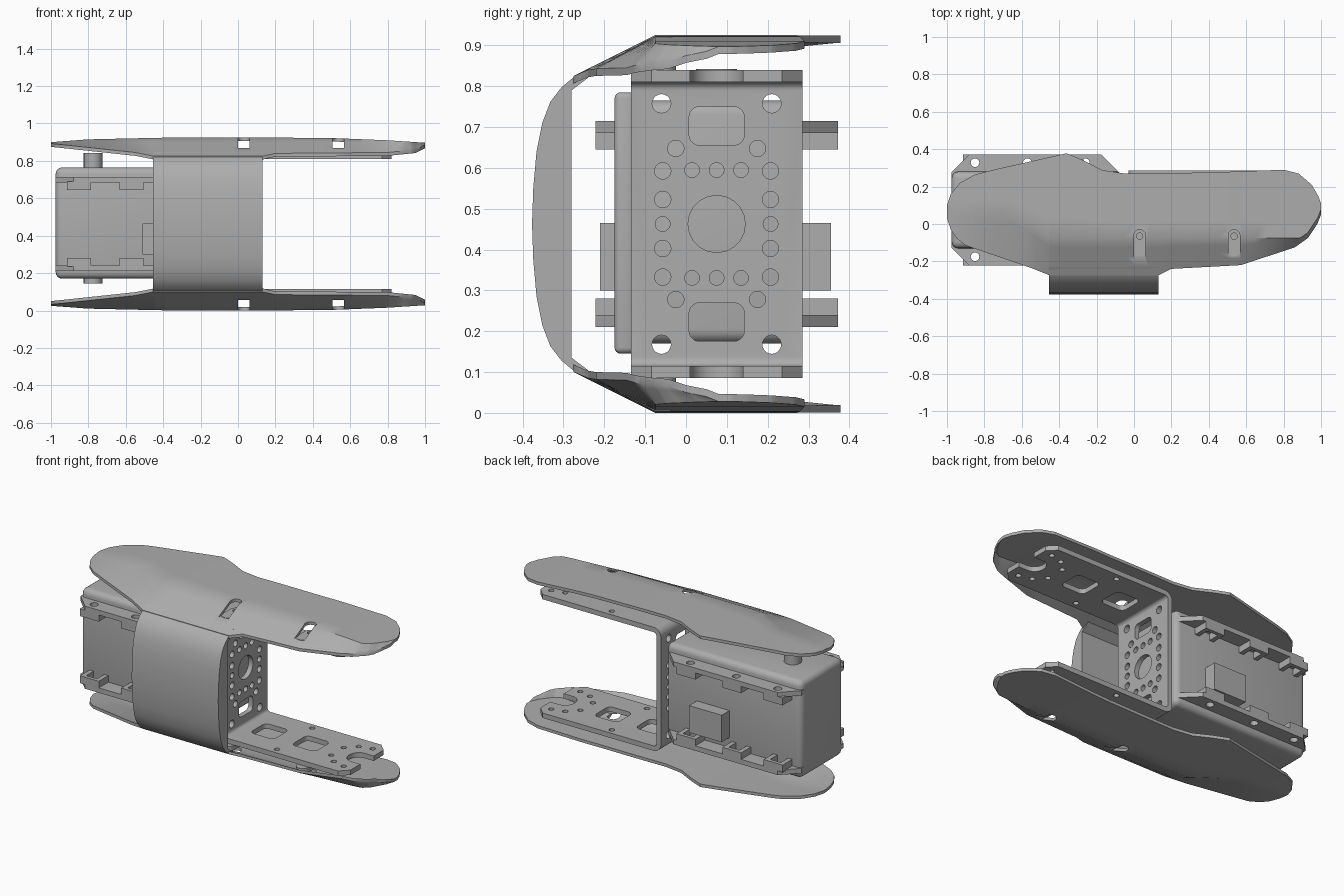
import bpy, bmesh, math
from mathutils import Matrix, Vector

if "Cube" in bpy.data.objects:
    bpy.data.objects.remove(bpy.data.objects["Cube"])

H = 0.925          # total height, parts mirror about H / 2
MID_Y = 0.075      # centre line of bracket and motor

grey = bpy.data.materials.new("plain_grey")
grey.use_nodes = True
GREY = (0.42, 0.42, 0.42, 1)
grey.diffuse_color = GREY
grey.node_tree.nodes["Principled BSDF"].inputs["Base Color"].default_value = GREY


def make(name, bm):
    bmesh.ops.recalc_face_normals(bm, faces=bm.faces)
    me = bpy.data.meshes.new(name)
    bm.to_mesh(me)
    bm.free()
    ob = bpy.data.objects.new(name, me)
    bpy.context.collection.objects.link(ob)
    me.materials.append(grey)
    return ob


def prism(name, pts, lo, hi, axis="z"):
    """Extrude a flat outline along an axis (x outlines are y,z pairs)."""
    place = {"x": lambda a, b, h: (h, a, b), "y": lambda a, b, h: (a, h, b),
             "z": lambda a, b, h: (a, b, h)}[axis]
    bm = bmesh.new()
    f = bm.faces.new([bm.verts.new(place(a, b, lo)) for a, b in pts])
    top = bmesh.ops.extrude_face_region(bm, geom=[f])["geom"]
    move = Vector(place(0, 0, hi - lo))
    bmesh.ops.translate(bm, vec=move, verts=[v for v in top if isinstance(v, bmesh.types.BMVert)])
    return make(name, bm)


def box(name, lo, hi, bevel=0.0):
    bm = bmesh.new()
    bmesh.ops.create_cube(bm, size=1)
    for v in bm.verts:
        v.co = [l + (c + 0.5) * (h - l) for c, l, h in zip(v.co, lo, hi)]
    if bevel:
        bmesh.ops.bevel(bm, geom=bm.edges[:], offset=bevel, segments=4, profile=0.5, affect="EDGES")
    return make(name, bm)


def rounded(cx, cy, w, h, r, n=5):
    """Rounded rectangle outline; a circle when r is half of both sides."""
    out = []
    for k, (sx, sy) in enumerate(((1, 1), (-1, 1), (-1, -1), (1, -1))):
        for i in range(n + 1):
            a = (k + i / n) * math.pi / 2
            p = (cx + sx * (w / 2 - r) + r * math.cos(a), cy + sy * (h / 2 - r) + r * math.sin(a))
            if not out or math.dist(p, out[-1]) > 1e-5:
                out.append(p)
    return out if math.dist(out[0], out[-1]) > 1e-5 else out[:-1]


def circle(cx, cy, r):
    return rounded(cx, cy, 2 * r, 2 * r, r)


def cut(ob, outlines, lo, hi, axis="z"):
    """Subtract a set of prisms from an object."""
    cutters = [prism("cutter", o, lo, hi, axis) for o in outlines]
    bm = bmesh.new()
    for c in cutters:
        bm.from_mesh(c.data)
        bpy.data.objects.remove(c)
    tool = make("cutter", bm)
    mod = ob.modifiers.new("cut", "BOOLEAN")
    mod.operation, mod.solver, mod.object = "DIFFERENCE", "EXACT", tool
    dg = bpy.context.evaluated_depsgraph_get()
    ob.data = bpy.data.meshes.new_from_object(ob.evaluated_get(dg))
    ob.modifiers.clear()
    bpy.data.objects.remove(tool)


def mirrored(ob, name):
    """Copy of an upper part reflected to the lower half."""
    bm = bmesh.new()
    bm.from_mesh(ob.data)
    bm.transform(Matrix.Translation((0, 0, H)) @ Matrix.Diagonal((1, 1, -1, 1)))
    return make(name, bm)


def interp(pts, x):
    for (x0, y0), (x1, y1) in zip(pts, pts[1:]):
        if x <= x1:
            return y0 + (y1 - y0) * (x - x0) / (x1 - x0)
    return pts[-1][1]


# Cover shells: front edge, back edge, top height, rim height and fold line along x
FRONT = [(-1, .03), (-.98, -.03), (-.95, -.075), (-.9, -.115), (-.55, -.235), (-.45, -.275),
         (.13, -.275), (.2, -.24), (.57, -.22), (.86, -.125), (.93, -.075), (.98, 0), (1, .05)]
BACK = [(-1, .1), (-.98, .16), (-.93, .22), (-.85, .265), (-.75, .29), (-.36, .378), (-.27, .34),
        (-.17, .288), (-.05, .27), (.4, .275), (.8, .29), (.88, .27), (.95, .21), (.985, .15), (1, .11)]
TOP = [(-1, .9), (-.8, .915), (-.4, .924), (.13, .925), (.5, .922), (.8, .91), (1, .897)]
RIM = [(-1, .893), (-.55, .845), (-.45, .825), (.13, .825), (.2, .84), (.8, .845), (.95, .86), (1, .885)]
FOLD = [(-1, .1), (-.65, .07), (-.5, -.03), (-.44, -.075), (1, -.075)]

xs = sorted({round(-math.cos(math.pi * i / 40), 3) for i in range(41)} | {p[0] for p in FRONT + BACK})
bm = bmesh.new()
rows = []
for x in xs:
    yf, yb, zt, ze = (interp(c, x) for c in (FRONT, BACK, TOP, RIM))
    yc = min(max(interp(FOLD, x), yf + .03), yb - .02)
    row = [(yf + (yc - yf) * i / 4, ze + (zt - ze) * i / 4) for i in range(4)]
    row += [(yc + (yb - yc) * i / 4, zt) for i in range(5)]
    rows.append([bm.verts.new((x, y, z)) for y, z in row])
for a, b in zip(rows, rows[1:]):
    for i in range(len(a) - 1):
        bm.faces.new((a[i], b[i], b[i + 1], a[i + 1]))
under = bmesh.ops.extrude_face_region(bm, geom=bm.faces[:])["geom"]
for v in under:
    if isinstance(v, bmesh.types.BMVert):
        v.co.z -= .018
upper_cover = make("upper_cover", bm)

# Screw recesses in the covers, with pads and screw holes below them
SCREWS = (.03, .535)
cut(upper_cover, [rounded(x, -.13, .062, .2, .03) for x in SCREWS], .868, 1)
mirrored(upper_cover, "lower_cover")
for x in SCREWS:
    pad = prism("upper_screw_pad", rounded(x, -.1, .075, .15, .037), .84, .87)
    cut(pad, [circle(x, -.065, .017)], .8, 1)
    mirrored(pad, "lower_screw_pad")

# Front wall joining the two shells
half = [(-.23, .848), (-.275, .822), (-.305, .797), (-.332, .762), (-.352, .71), (-.366, .64), (-.374, .55)]
inner = [(-.28, .79), (-.23, .828)]
flip = lambda pts: [(y, H - z) for y, z in reversed(pts)]
prism("front_wall", half + [(-.377, H / 2)] + flip(half) + flip(inner) + inner, -.455, .13, "x")

# U bracket: side profile swept across y, with bends at the corners
X0, T, TIP = -.03, .03, .82


def bend(cx, cz, r, up):
    return [(cx - r * math.cos(a), cz + up * r * math.sin(a)) for a in (i * math.pi / 12 for i in range(7))]


outer = bend(X0 + .05, .79, .05, 1)
inside = bend(X0 + .05, .79, .02, 1)
profile = (outer + [(TIP, .84), (TIP, .81)] + inside[::-1] +
           [(x, H - z) for x, z in inside] + [(TIP, H - .81), (TIP, H - .84)] +
           [(x, H - z) for x, z in outer[::-1]])
bracket = prism("u_bracket", profile, -.135, .285, "y")

# Bracket base plate openings
mid = H / 2
holes = [circle(MID_Y, mid, .07)]
for s in (-1, 1):
    holes.append(rounded(MID_Y, mid + s * .24, .135, .094, .025))
    for t in (-1, 1):
        holes.append(circle(MID_Y + t * .135, mid + s * .295, .023))
        holes.append(circle(MID_Y + t * .1, mid + s * .185, .02))
        holes += [circle(MID_Y + t * .132, mid + s * d, .02) for d in (.06, .13)]
    holes += [circle(MID_Y + d, mid + s * .132, .018) for d in (-.06, 0, .06)]
    holes.append(circle(MID_Y + s * .132, mid, .018))
cut(bracket, holes, X0 - .05, X0 + .04, "x")

# Bracket arm openings: windows, horn notch at the tip, screw holes
arm = [rounded(x, MID_Y, .16, .15, .03) for x in (.16, .44)]
arm.append(rounded(.8, MID_Y, .2, .13, .06))
for t in (-1, 1):
    arm += [circle(x, MID_Y + t * d, .016) for x, d in ((.62, .06), (.68, .12), (.76, .14), (.33, .17))]
    arm.append([(TIP - .06, MID_Y + t * .22), (TIP + .02, MID_Y + t * .22), (TIP + .02, MID_Y + t * .14)])
cut(bracket, arm, -.1, 1.1)

# Motor body, output shafts and front pad
box("motor_body", (-.975, -.13, .17), (-.06, .28, .765), .035)
prism("upper_shaft", circle(-.775, MID_Y, .05), .75, .842)
prism("lower_shaft", circle(-.775, MID_Y, .05), .145, .2)
box("front_pad", (-.42, -.175, .145), (-.06, -.125, .785), .015)

# Motor connector blocks
box("back_connector", (-.49, .26, .3), (-.27, .355, .465))
box("front_connector", (-.51, -.21, .3), (-.27, -.11, .465))

# Mounting flanges with chamfered corners, screw holes and hanging lugs
xa, xb, ya, yb, c = -.975, -.08, -.222, .372, .095
outline = [(xa, ya + c), (xa + c, ya), (xb - c, ya), (xb, ya + c),
           (xb, yb - c), (xb - c, yb), (xa + c, yb), (xa, yb - c)]
flange = prism("upper_flange", outline, .685, .715)
bolts = (-.85, -.57, -.26)
cut(flange, [circle(x, y, .023) for x in bolts for y in (-.175, .328)], .6, .8)
mirrored(flange, "lower_flange")
for x in bolts:
    for y, s in ((ya, 1), (yb, -1)):
        for d in (-.05, .05):
            y0, y1 = sorted((y, y + s * .1))
            lug = box("upper_lug", (x + d - .014, y0, .645), (x + d + .014, y1, .69))
            mirrored(lug, "lower_lug")
        y0, y1 = sorted((y, y + s * .022))
        lip = box("upper_lip", (x - .05, y0, .645), (x + .05, y1, .69))
        mirrored(lip, "lower_lip")

# Smooth curved faces, keep the hard edges
bpy.ops.object.select_all(action="DESELECT")
for ob in bpy.context.collection.objects:
    if ob.type == "MESH":
        ob.select_set(True)
        bpy.context.view_layer.objects.active = ob
bpy.ops.object.shade_smooth_by_angle(angle=math.radians(30))
